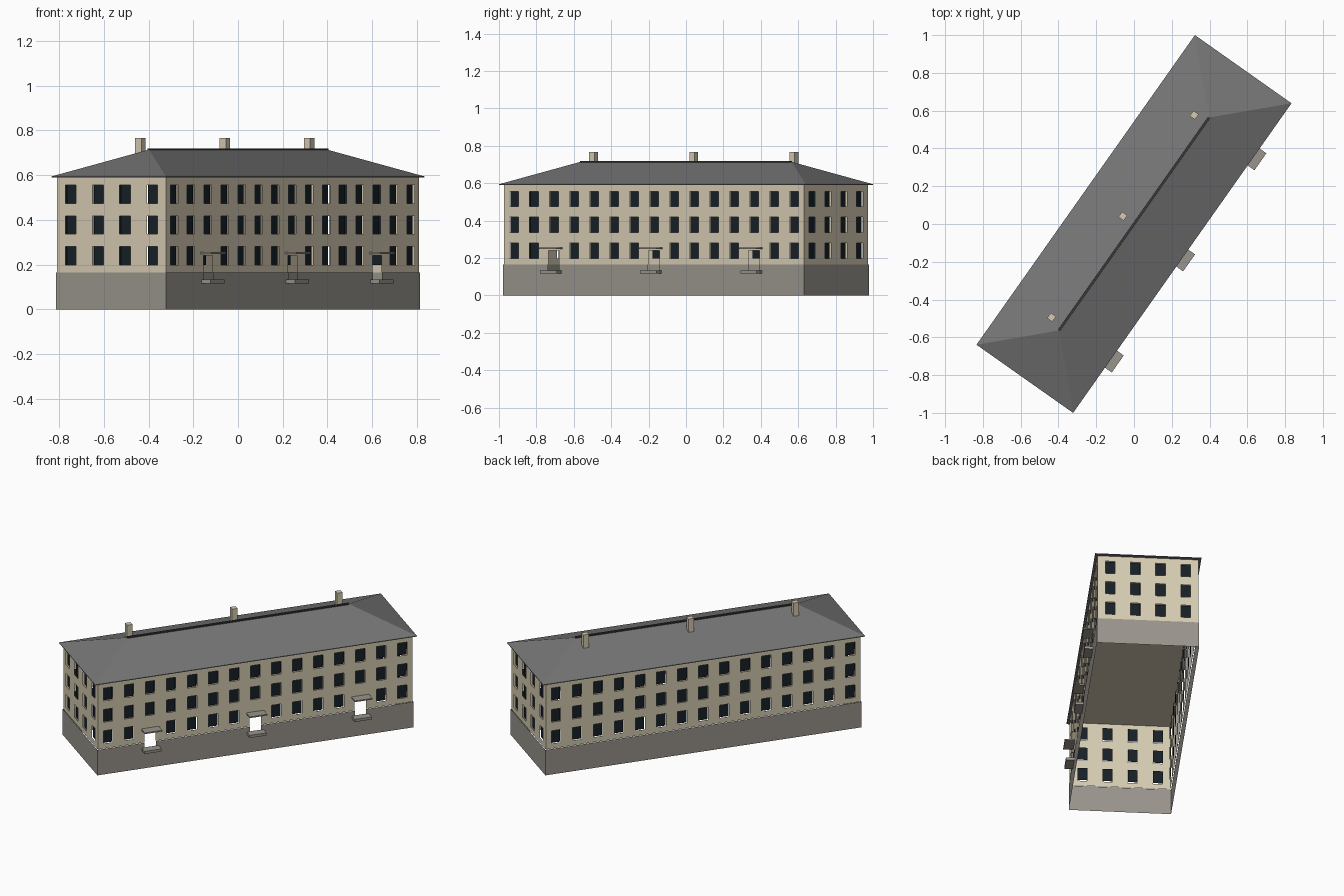
import bpy, bmesh, math
from mathutils import Matrix, Vector

if "Cube" in bpy.data.objects:
    bpy.data.objects.remove(bpy.data.objects["Cube"])

ROT = Matrix.Rotation(math.radians(54.8), 4, 'Z')   # building stands diagonally
A, B = 0.981, 0.297                                 # wall half length / half width
Z_BASE, Z_EAVE = 0.165, 0.59
DOORS = [-0.655, 0.0, 0.655]
FLOORS = [0.239, 0.377, 0.515]


def material(name, rgb):
    m = bpy.data.materials.new(name)
    m.diffuse_color = (*rgb, 1)
    m.use_nodes = True
    m.node_tree.nodes["Principled BSDF"].inputs["Base Color"].default_value = m.diffuse_color
    return m


CREAM = material("cream_plaster", (0.67, 0.60, 0.45))
STONE = material("grey_stone", (0.32, 0.30, 0.265))
SLATE = material("roof_grey", (0.18, 0.18, 0.18))
DARK = material("ridge_dark", (0.04, 0.04, 0.04))
GLASS = material("dark_glass", (0.008, 0.014, 0.02))


def finish(name, bm, mat):
    bmesh.ops.remove_doubles(bm, verts=bm.verts, dist=1e-5)
    bm.transform(ROT)
    me = bpy.data.meshes.new(name)
    bm.to_mesh(me)
    bm.free()
    me.materials.append(mat)
    ob = bpy.data.objects.new(name, me)
    bpy.context.collection.objects.link(ob)
    return ob


def box(name, x0, x1, y0, y1, z0, z1, mat):
    bm = bmesh.new()
    size = Vector((x1 - x0, y1 - y0, z1 - z0))
    mid = Vector((x0 + x1, y0 + y1, z0 + z1)) / 2
    bmesh.ops.create_cube(bm, size=1, matrix=Matrix.Translation(mid) @ Matrix.Diagonal((*size, 1)))
    return finish(name, bm, mat)


def side_frame(side, a, b):
    """Matrix of a wall plane: local x along the wall, y inward, z up."""
    dist = b if side % 2 == 0 else a
    return Matrix.Rotation(side * math.pi / 2, 4, 'Z') @ Matrix.Translation((0, -dist, 0))


def quad(bm, frame, s0, s1, z0, z1, inset=0.0):
    pts = [(s0, z0), (s1, z0), (s1, z1), (s0, z1)]
    bm.faces.new([bm.verts.new(frame @ Vector((s, inset, z))) for s, z in pts])


def pierced(bm, frame, half, z0, z1, holes):
    """Sheet wall with rectangular openings."""
    ss = sorted({-half, half, *(h[0] for h in holes), *(h[1] for h in holes)})
    zs = sorted({z0, z1, *(z for h in holes for z in h[2:] if z0 < z < z1)})
    for p, q in zip(ss, ss[1:]):
        for r, t in zip(zs, zs[1:]):
            s, z = (p + q) / 2, (r + t) / 2
            if not any(h[0] < s < h[1] and h[2] < z < h[3] for h in holes):
                quad(bm, frame, p, q, r, t)


# walls, plinth and recessed window panes on all four sides
walls, plinth, panes = bmesh.new(), bmesh.new(), bmesh.new()
door_holes = [(d - 0.035, d + 0.035, 0.13, 0.24) for d in DOORS]
for side in range(4):
    long_side = side % 2 == 0
    cols = [(i - 7) * 0.131 for i in range(15)] if long_side else [(i - 1.5) * 0.148 for i in range(4)]
    windows = [(c - 0.029, c + 0.029, z - 0.041, z + 0.041) for z in FLOORS for c in cols
               if not (side == 0 and z == FLOORS[0] and round(c, 3) in DOORS)]
    doors = door_holes if side == 0 else []
    frame = side_frame(side, A, B)
    pierced(walls, frame, A if long_side else B, Z_BASE, Z_EAVE, windows + doors)
    for w in windows:
        quad(panes, frame, *w, inset=0.009)
    pierced(plinth, side_frame(side, A + 0.004, B + 0.004),
            (A if long_side else B) + 0.004, 0, Z_BASE, doors)
# ceiling closing the wall shell; the underside of the building is open
walls.faces.new([walls.verts.new((x, y, Z_EAVE - 0.001)) for x, y in ((-A, -B), (-A, B), (A, B), (A, -B))])
finish("walls", walls, CREAM)
finish("plinth", plinth, STONE)
finish("window_panes", panes, GLASS)

# hipped roof with thin eave edge
bm = bmesh.new()
L, W, R = 1.003, 0.313, 0.69
corners = ((-L, -W), (L, -W), (L, W), (-L, W))
low = [bm.verts.new((x, y, Z_EAVE)) for x, y in corners]
eave = [bm.verts.new((x, y, Z_EAVE + 0.004)) for x, y in corners]
r0, r1 = bm.verts.new((-R, 0, 0.714)), bm.verts.new((R, 0, 0.714))
bm.faces.new(low[::-1])
for i in range(4):
    j = (i + 1) % 4
    bm.faces.new((low[i], low[j], eave[j], eave[i]))
bm.faces.new((eave[0], eave[1], r1, r0))
bm.faces.new((eave[1], eave[2], r1))
bm.faces.new((eave[2], eave[3], r0, r1))
bm.faces.new((eave[3], eave[0], r0))
finish("hip_roof", bm, SLATE)
box("ridge_cap", -R, R, -0.007, 0.007, 0.706, 0.719, DARK)

# chimneys behind the ridge, entrance landings and canopies
for i, d in enumerate(DOORS):
    box(f"chimney_{i}", d - 0.017, d + 0.017, 0.055, 0.089, 0.66, 0.766, CREAM)
    box(f"landing_{i}", d - 0.053, d + 0.053, -0.35, -B, 0.116, 0.133, STONE)
    box(f"canopy_{i}", d - 0.055, d + 0.055, -0.357, -B, 0.248, 0.256, STONE)
